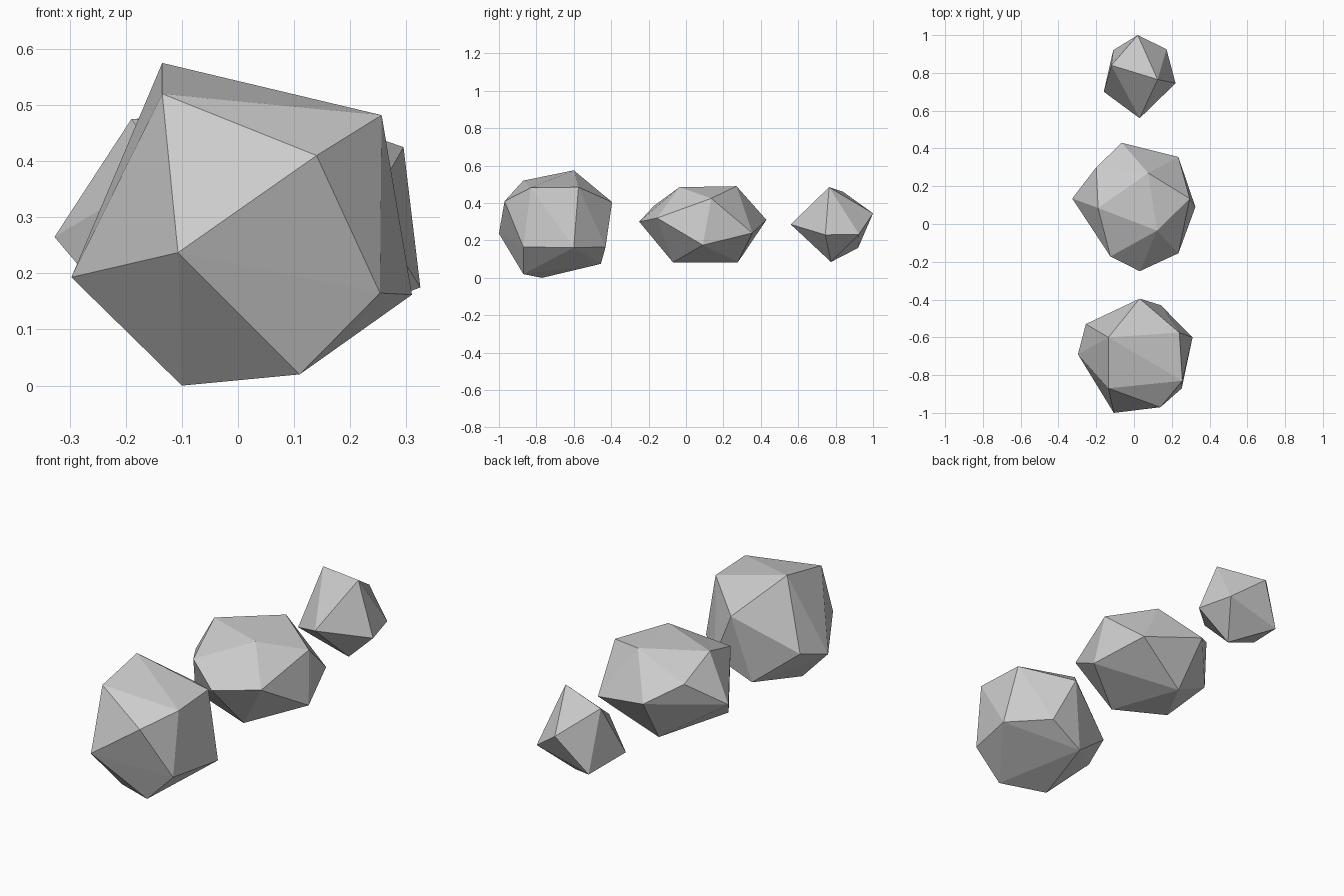
import bpy
import bmesh

# Remove the default object
default_object = bpy.data.objects.get("Cube")
if default_object:
    bpy.data.objects.remove(default_object, do_unlink=True)

# One plain stone colour shared by every rock
stone = bpy.data.materials.new("stone_grey")
stone.use_nodes = True
stone_colour = (0.6, 0.6, 0.6, 1.0)
stone.diffuse_color = stone_colour
stone.node_tree.nodes["Principled BSDF"].inputs["Base Color"].default_value = stone_colour


def make_rock(name, corners):
    """Wrap a faceted convex stone around a handful of corner points."""
    bm = bmesh.new()
    for corner in corners:
        bm.verts.new(corner)
    hull = bmesh.ops.convex_hull(bm, input=bm.verts)

    # Drop any corner that ended up inside the stone
    loose = {item for key in ("geom_interior", "geom_unused")
             for item in hull[key] if isinstance(item, bmesh.types.BMVert)}
    bmesh.ops.delete(bm, geom=list(loose), context='VERTS')
    bmesh.ops.recalc_face_normals(bm, faces=bm.faces)

    # Chipped stone keeps hard, flat facets
    for face in bm.faces:
        face.smooth = False

    mesh = bpy.data.meshes.new(name)
    bm.to_mesh(mesh)
    bm.free()
    mesh.materials.append(stone)
    rock = bpy.data.objects.new(name, mesh)
    bpy.context.collection.objects.link(rock)
    return rock


# Large front rock: crown, waist, then base corners
make_rock("large_rock", [
    (-.135, -.87, .52), (-.135, -.6, .575), (.256, -.83, .482),
    (.24, -.575, .485), (.14, -.97, .41), (.03, -.395, .405),
    (-.107, -1, .237), (-.297, -.69, .193), (-.255, -.53, .243),
    (.253, -.87, .165), (.31, -.6, .162), (.142, -.43, .165),
    (-.1, -.77, 0), (.11, -.87, .02), (-.044, -.455, .075),
])

# Medium middle rock: crown, waist, then base corners
make_rock("medium_rock", [
    (-.19, .085, .475), (.122, -.035, .485), (.075, .27, .49),
    (.295, .135, .425), (-.125, -.172, .385), (-.2, .3, .395),
    (.03, -.25, .3), (.235, -.155, .32), (-.065, .43, .31),
    (-.327, .135, .265), (.235, .355, .24), (.325, .09, .175),
    (-.222, -.017, .14), (.08, -.07, .083), (-.045, .277, .083),
])

# Small back rock: crown, waist, then base corners
make_rock("small_rock", [
    (.125, .765, .485), (-.12, .84, .46), (.02, 1, .345),
    (.03, .56, .286), (.22, .745, .23), (.172, .925, .233),
    (-.16, .7, .2), (-.11, .92, .16), (.065, .775, .085),
])
